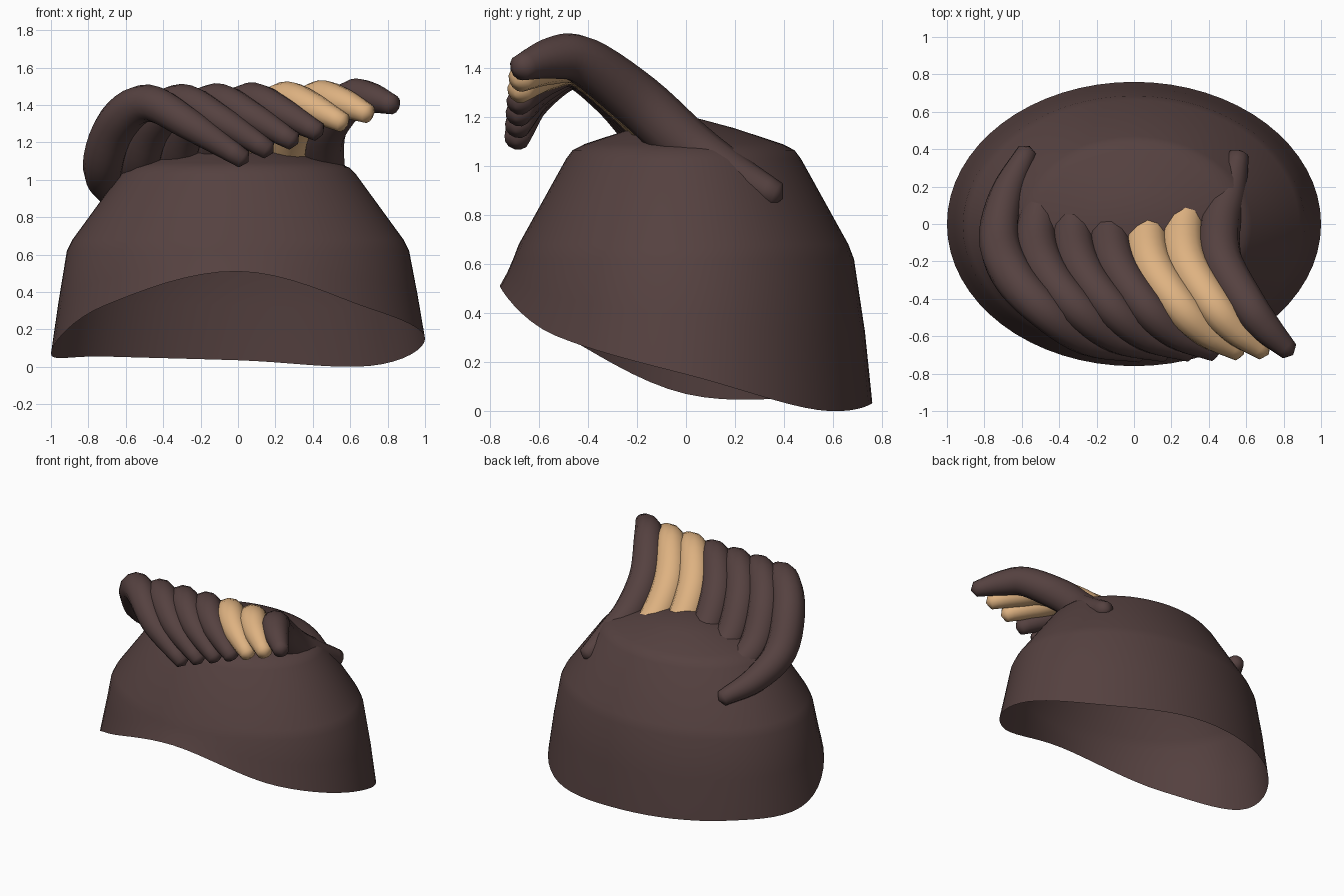
import bpy, bmesh, math
from mathutils import Vector

if "Cube" in bpy.data.objects:
    bpy.data.objects.remove(bpy.data.objects["Cube"])


def material(name, rgb):
    m = bpy.data.materials.new(name)
    m.diffuse_color = (*rgb, 1)
    m.use_nodes = True
    m.node_tree.nodes["Principled BSDF"].inputs["Base Color"].default_value = m.diffuse_color
    return m


BROWN = material("dark brown", (0.091, 0.053, 0.051))
TAN = material("golden tan", (0.73, 0.445, 0.22))


def finish(bm, name, mat):
    bmesh.ops.recalc_face_normals(bm, faces=bm.faces)
    for f in bm.faces:
        f.smooth = True
    me = bpy.data.meshes.new(name)
    bm.to_mesh(me)
    bm.free()
    me.materials.append(mat)
    ob = bpy.data.objects.new(name, me)
    bpy.context.collection.objects.link(ob)
    return ob


def catmull(p0, p1, p2, p3, t):
    return 0.5 * (2 * p1 + (p2 - p0) * t + (2 * p0 - 5 * p1 + 4 * p2 - p3) * t ** 2
                  + (3 * p1 - p0 - 3 * p2 + p3) * t ** 3)


def bridge(bm, a, b):
    n = len(a)
    for i in range(n):
        bm.faces.new((a[i], a[(i + 1) % n], b[(i + 1) % n], b[i]))


# Cap: oval open shell with a wavy rim, high at the front
RIM = [.15, .005, .035, .055, .07, .33, .51, .31]   # rim height every 45 degrees
PROFILE = [(.965, .33), (.915, .62), (.885, .68), (.63, 1.03), (.595, 1.065), (.53, 1.09), (.27, 1.155)]
SEG = 64


def rim_z(a):
    u = a / (math.pi / 4)
    i = int(u)
    return max(0, catmull(*[RIM[(i + k) % 8] for k in (-1, 0, 1, 2)], u - i))


bm = bmesh.new()
angles = [2 * math.pi * i / SEG for i in range(SEG)]
rings = [[bm.verts.new((math.cos(a), .76 * math.sin(a), rim_z(a))) for a in angles]]
for k, (r, z) in enumerate(PROFILE):
    ring = []
    for a in angles:
        rr, zz = r, z
        if k == 0:      # middle band sits halfway between rim and shoulder
            zz = (rim_z(a) + .62) / 2
            rr = .96
        ring.append(bm.verts.new((rr * math.cos(a), .76 * rr * math.sin(a) - .01 * (k > 0), zz)))
    rings.append(ring)
for a, b in zip(rings, rings[1:]):
    bridge(bm, a, b)
apex = bm.verts.new((0, -.01, 1.21))
for i in range(SEG):
    bm.faces.new((rings[-1][i], rings[-1][(i + 1) % SEG], apex))
finish(bm, "hair_cap", BROWN)

# Strands: seven swept tubes, blended between the left and right paths
LEFT = [(-.57, .39, .87), (-.68, .16, .95), (-.72, -.08, 1.08), (-.645, -.28, 1.30),
        (-.48, -.46, 1.41), (-.25, -.62, 1.29), (.03, -.69, 1.11)]
RIGHT = [(.56, .37, .88), (.51, .17, .98), (.46, 0, 1.09), (.47, -.2, 1.27),
         (.60, -.42, 1.43), (.70, -.55, 1.44), (.83, -.68, 1.40)]
RADII = [.055, .09, .11, .112, .10, .085, .052]
SIDES, STEPS = 12, 5


def sample(vals):
    e = [2 * vals[0] - vals[1]] + vals + [2 * vals[-1] - vals[-2]]
    out = [catmull(*e[i:i + 4], s / STEPS) for i in range(len(vals) - 1) for s in range(STEPS)]
    return out + [vals[-1]]


def strand(name, pts, mat):
    path, rad = sample(pts), sample(RADII)
    bm = bmesh.new()
    rings, side = [], Vector((1, 0, 0))
    for i, p in enumerate(path):
        t = (path[min(i + 1, len(path) - 1)] - path[max(i - 1, 0)]).normalized()
        side = (side - t * side.dot(t)).normalized()
        up = t.cross(side)
        rings.append([bm.verts.new(p + rad[i] * (side * math.cos(2 * math.pi * k / SIDES)
                                                 + up * math.sin(2 * math.pi * k / SIDES)))
                      for k in range(SIDES)])
    for a, b in zip(rings, rings[1:]):
        bridge(bm, a, b)
    # blunt rounded ends
    for ring, p, q in ((rings[0], path[0], path[1]), (rings[-1], path[-1], path[-2])):
        tip = bm.verts.new(p + (p - q).normalized() * .03)
        for k in range(SIDES):
            bm.faces.new((ring[k], ring[(k + 1) % SIDES], tip))
    finish(bm, name, mat)


for i in range(7):
    pts = [Vector(a).lerp(Vector(b), i / 6) for a, b in zip(LEFT, RIGHT)]
    strand(f"fringe_strand_{i + 1}", pts, TAN if i in (4, 5) else BROWN)
